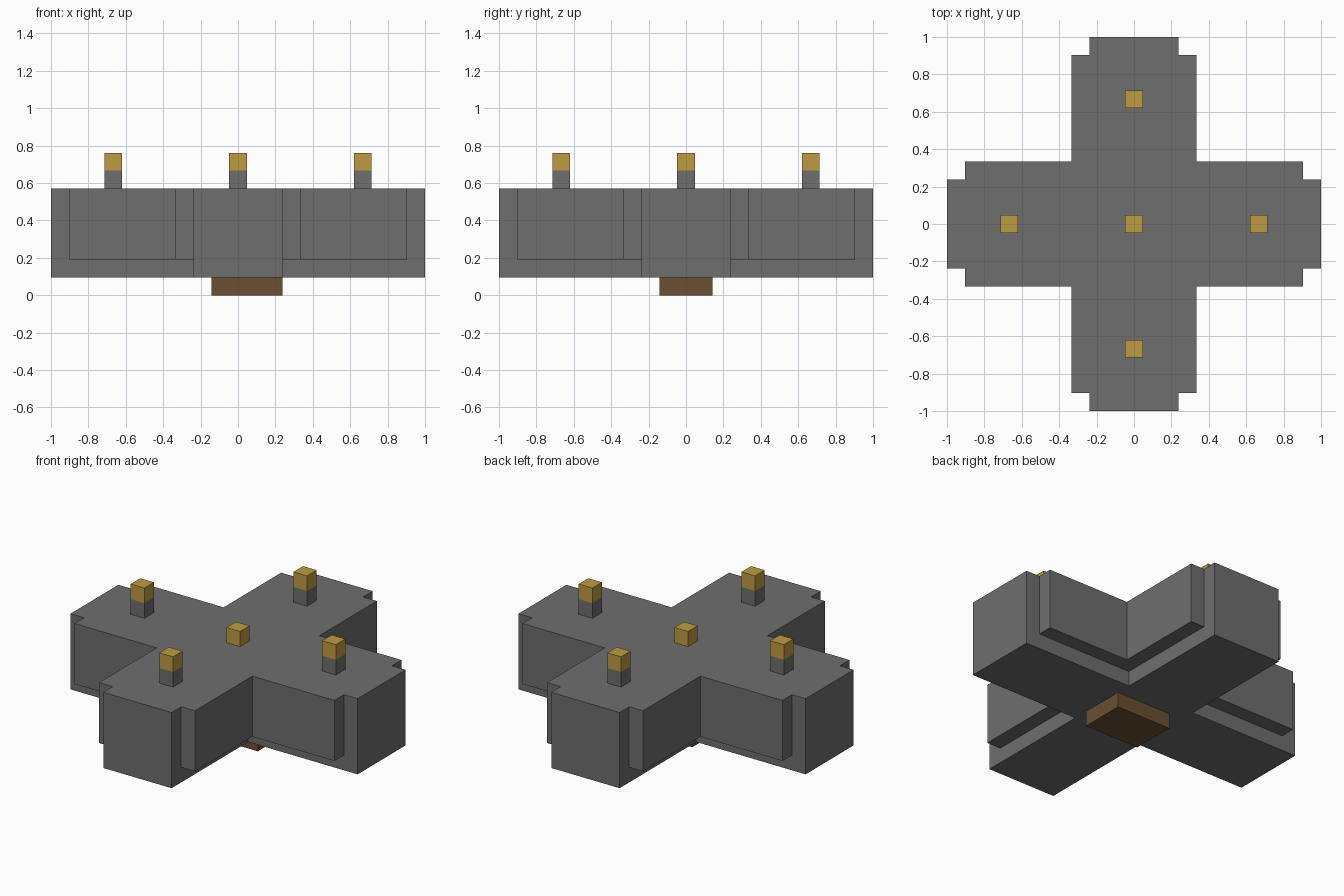
import bpy, bmesh
from mathutils import Matrix, Vector

old = bpy.data.objects.get("Cube")
if old:
    bpy.data.objects.remove(old, do_unlink=True)

U = 2 / 21            # block unit
WIDE, NARROW = 3.5 * U, 2.5 * U
STEP, END = 9.5 * U, 1.0


def material(name, color):
    m = bpy.data.materials.new(name)
    m.use_nodes = True
    m.diffuse_color = (*color, 1)
    m.node_tree.nodes["Principled BSDF"].inputs["Base Color"].default_value = (*color, 1)
    return m


grey = material("stone grey", (0.156, 0.156, 0.156))
gold = material("gold", (0.51, 0.33, 0.055))
brown = material("brown", (0.147, 0.08, 0.032))


def finish(name, bm, mat):
    bmesh.ops.recalc_face_normals(bm, faces=bm.faces)
    mesh = bpy.data.meshes.new(name)
    bm.to_mesh(mesh)
    bm.free()
    mesh.materials.append(mat)
    obj = bpy.data.objects.new(name, mesh)
    bpy.context.collection.objects.link(obj)


def cross(name, arm, z0, z1, mat):
    """Extrude a four-armed outline made by turning one arm."""
    bm = bmesh.new()
    verts = []
    for k in range(4):
        turn = Matrix.Rotation(k * 1.5707963, 3, 'Z')
        verts += [bm.verts.new(turn @ Vector((x, y, z0))) for x, y in arm]
    base = bm.faces.new(verts)
    top = bmesh.ops.extrude_face_region(bm, geom=[base], use_keep_orig=True)["geom"]
    moved = [v for v in top if isinstance(v, bmesh.types.BMVert)]
    bmesh.ops.translate(bm, vec=(0, 0, z1 - z0), verts=moved)
    finish(name, bm, mat)


def box(name, lo, hi, mat):
    lo, hi = Vector(lo), Vector(hi)
    bm = bmesh.new()
    size = Matrix.Diagonal((*(hi - lo), 1))
    bmesh.ops.create_cube(bm, size=1, matrix=Matrix.Translation((lo + hi) / 2) @ size)
    finish(name, bm, mat)


# Body: narrow lower cross, wide upper cross with stepped arm ends
cross("lower_cross", [(NARROW, -NARROW), (END, -NARROW), (END, NARROW)], U, 2 * U, grey)
cross("upper_cross", [(WIDE, -WIDE), (STEP, -WIDE), (STEP, -NARROW), (END, -NARROW),
                      (END, NARROW), (STEP, NARROW), (STEP, WIDE)], 2 * U, 6 * U, grey)

# Base plug, longer towards the left
box("base_plug", (-1.5 * U, -1.5 * U, 0), (2.5 * U, 1.5 * U, U), brown)


def stud(name, x, y, z, mat):
    h = U / 2
    box(name, (x - h, y - h, z), (x + h, y + h, z + U), mat)


# Posts with gold caps on the arms, one low gold cap in the middle
R = 7 * U
for side, x, y in (("left", R, 0), ("right", -R, 0), ("front", 0, -R), ("back", 0, R)):
    stud(side + "_post", x, y, 6 * U, grey)
    stud(side + "_cap", x, y, 7 * U, gold)
stud("centre_cap", 0, 0, 6 * U, gold)
